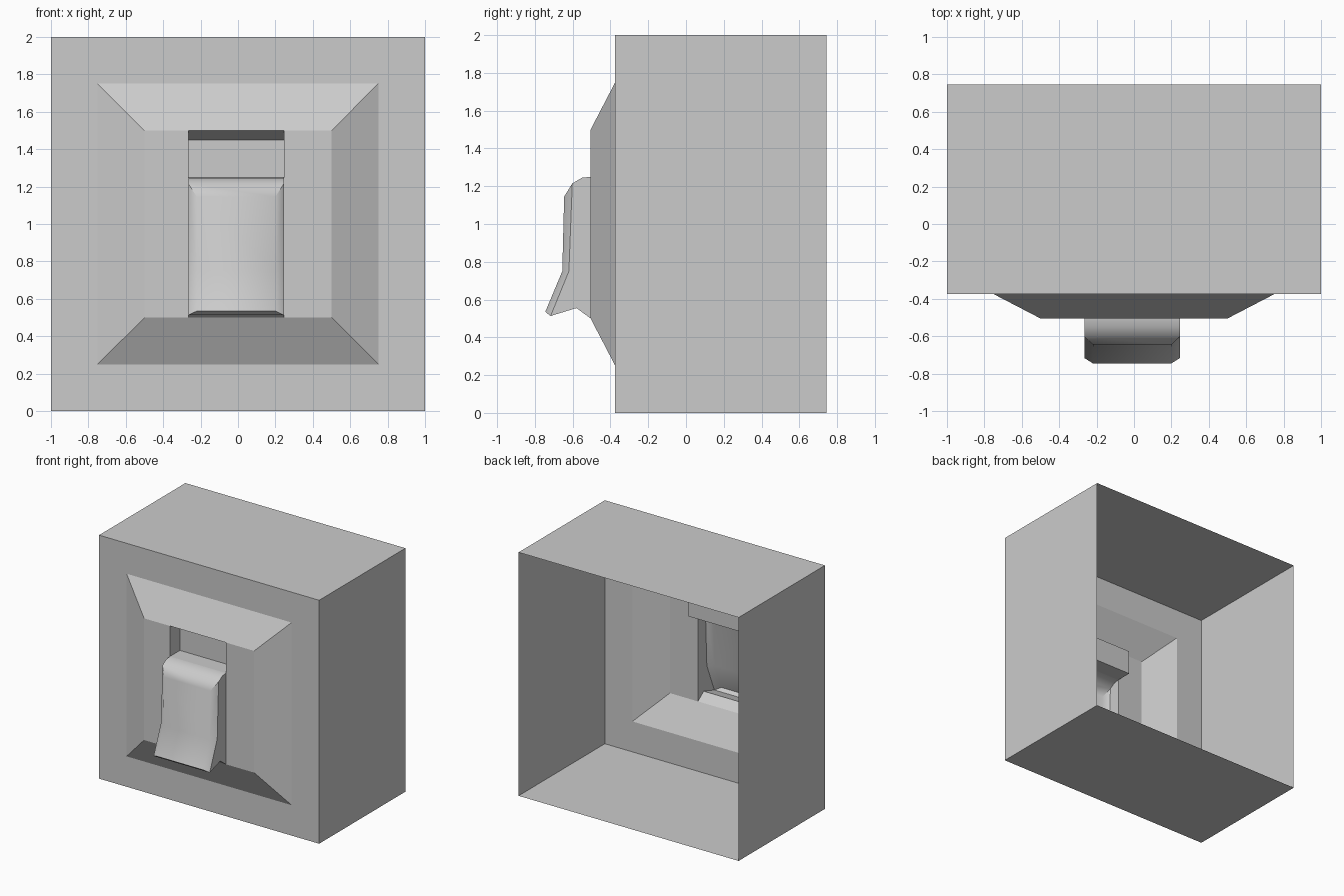
import bpy, bmesh, math

cube = bpy.data.objects.get("Cube")
if cube:
    bpy.data.objects.remove(cube, do_unlink=True)

# Single light grey plastic
grey = bpy.data.materials.new("light_grey")
grey.use_nodes = True
colour = (0.6, 0.6, 0.6, 1)
grey.diffuse_color = colour
grey.node_tree.nodes["Principled BSDF"].inputs["Base Color"].default_value = colour

LEFT, RIGHT = -0.265, 0.245      # sides of the switch slot
WALL, PLATE = -0.375, -0.505     # y of the box front and the raised plate


def finish(name, bm, inward=False):
    bmesh.ops.remove_doubles(bm, verts=bm.verts, dist=0.0001)
    bmesh.ops.recalc_face_normals(bm, faces=bm.faces)
    if inward:
        bmesh.ops.reverse_faces(bm, faces=bm.faces)
    mesh = bpy.data.meshes.new(name)
    bm.to_mesh(mesh)
    bm.free()
    mesh.materials.append(grey)
    obj = bpy.data.objects.new(name, mesh)
    bpy.context.collection.objects.link(obj)
    return obj


def face(bm, points):
    return bm.faces.new([bm.verts.new(p) for p in points])


def rectangle(x0, x1, z0, z1, y):
    return [(x0, y, z0), (x1, y, z0), (x1, y, z1), (x0, y, z1)]


def side_point(p, side):
    """Place a (y, z, inset) profile point on the left or right side."""
    y, z, inset = p
    return (LEFT + inset if side < 0 else RIGHT - inset, y, z)


def sheet(bm, profile):
    """Span a profile between the two slot sides."""
    for a, b in zip(profile, profile[1:]):
        face(bm, [side_point(a, -1), side_point(b, -1),
                  side_point(b, 1), side_point(a, 1)])


# Box open at the back, with a sloped raised frame on its front
bm = bmesh.new()
rings = [rectangle(-1, 1, 0, 2, 0.745),
         rectangle(-1, 1, 0, 2, WALL),
         rectangle(-0.75, 0.75, 0.25, 1.75, WALL),
         rectangle(-0.5, 0.5, 0.5, 1.5, PLATE)]
for a, b in zip(rings, rings[1:]):
    for i in range(4):
        j = (i + 1) % 4
        face(bm, [a[i], a[j], b[j], b[i]])
# Plate strips either side of the slot
face(bm, rectangle(-0.5, LEFT, 0.5, 1.5, PLATE))
face(bm, rectangle(RIGHT, 0.5, 0.5, 1.5, PLATE))
finish("housing", bm)

# Recess above the rocker, with a sloping ceiling
bm = bmesh.new()
profile = [(PLATE, 1.5, 0), (WALL, 1.45, 0), (WALL, 1.25, 0), (PLATE, 1.25, 0)]
sheet(bm, profile)
for side in (-1, 1):
    face(bm, [side_point(p, side) for p in profile])
finish("slot_recess", bm, inward=True)

# Hollow rocker with bevelled sides and a kicked-out lower lip
bm = bmesh.new()
top = [(PLATE, 1.25, 0), (-0.55, 1.245, 0), (-0.602, 1.215, 0)]
front = [(-0.645, 1.145, 0.045), (-0.655, 0.75, 0.045), (-0.745, 0.535, 0.045)]
middle = (-0.62, 0.75, 0)
bottom = [(-0.717, 0.513, 0), (-0.58, 0.555, 0), (PLATE, 0.5, 0)]
sheet(bm, top + front + bottom)
for side in (-1, 1):
    face(bm, [side_point(p, side) for p in top + [middle] + bottom])
    for bevel in ([top[-1], front[0], front[1], middle],
                  [middle, front[1], front[2], bottom[0]]):
        face(bm, [side_point(p, side) for p in bevel])
rocker = finish("rocker_switch", bm)

bpy.ops.object.select_all(action="DESELECT")
rocker.select_set(True)
bpy.context.view_layer.objects.active = rocker
bpy.ops.object.shade_smooth_by_angle(angle=math.radians(45))
